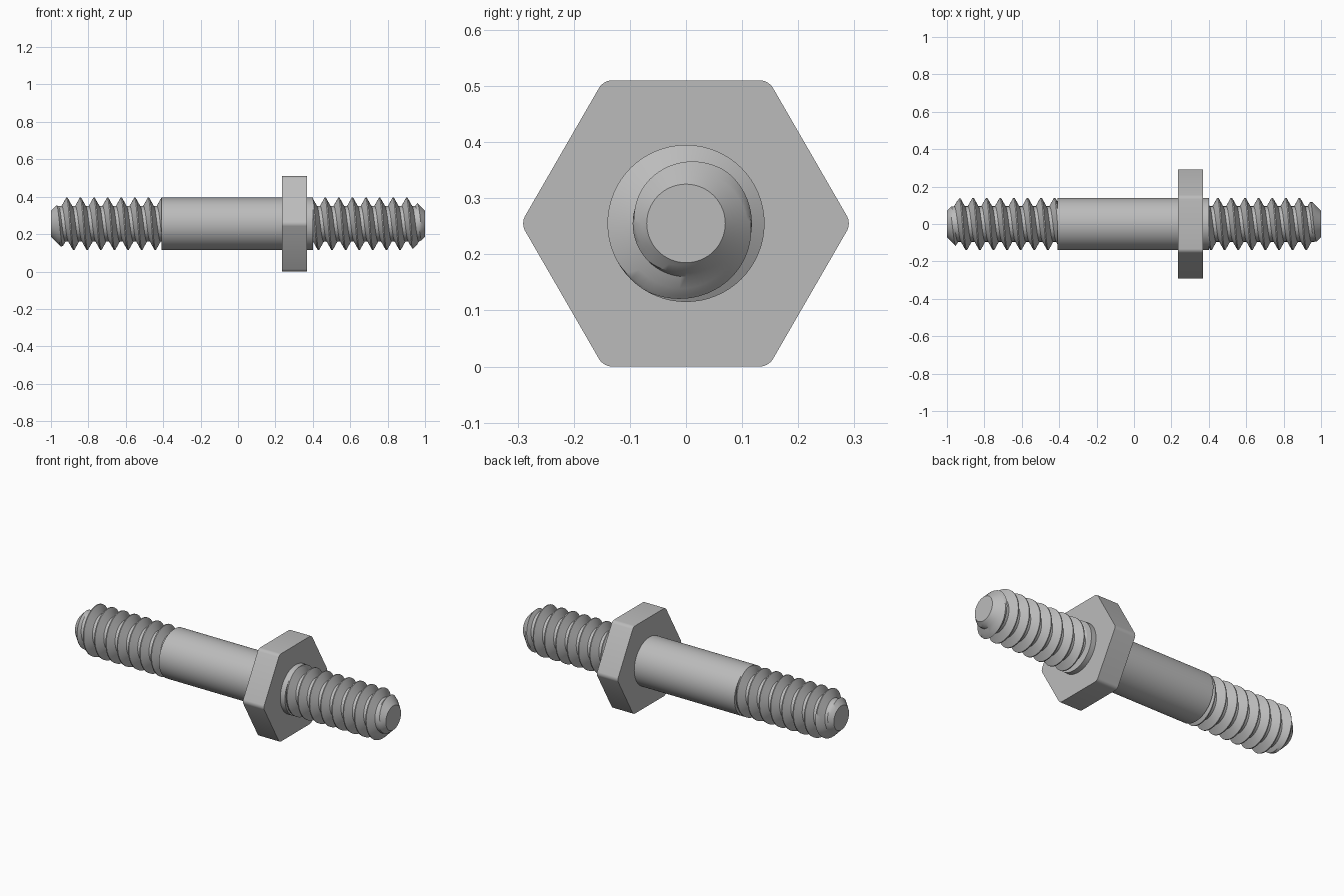
import bpy
import bmesh
import math

cube = bpy.data.objects.get("Cube")
if cube:
    bpy.data.objects.remove(cube, do_unlink=True)

AXIS_Z = 0.255      # height of the stud axis
CREST, ROOT = 0.14, 0.095
PITCH, PHASE = 0.0727, -0.933
TIP = 0.07          # radius of the flat end faces
SEGMENTS = 64

steel = bpy.data.materials.new("grey steel")
steel.use_nodes = True
steel.diffuse_color = (0.5, 0.5, 0.5, 1)
steel.node_tree.nodes["Principled BSDF"].inputs["Base Color"].default_value = (0.5, 0.5, 0.5, 1)


def finish(name, bm):
    bmesh.ops.recalc_face_normals(bm, faces=bm.faces)
    mesh = bpy.data.meshes.new(name)
    bm.to_mesh(mesh)
    bm.free()
    obj = bpy.data.objects.new(name, mesh)
    bpy.context.collection.objects.link(obj)
    obj.location.z = AXIS_Z
    mesh.materials.append(steel)
    bpy.ops.object.select_all(action='DESELECT')
    obj.select_set(True)
    bpy.context.view_layer.objects.active = obj
    bpy.ops.object.shade_smooth_by_angle(angle=math.radians(30))
    return obj


def prism(bm, radius, sides, x0, x1):
    """Closed prism along x, with its first corner on +y."""
    angles = [math.tau * i / sides for i in range(sides)]
    ring = [bm.verts.new((x0, radius * math.cos(a), radius * math.sin(a))) for a in angles]
    base = bm.faces.new(ring)
    extruded = bmesh.ops.extrude_face_region(bm, geom=[base], use_keep_orig=True)["geom"]
    for v in extruded:
        if isinstance(v, bmesh.types.BMVert):
            v.co.x = x1


def thread_radius(x, angle):
    """Sharp V thread with flat roots, cut by a 45 degree end chamfer."""
    turn = (x - PHASE) / PITCH - angle / math.tau
    distance = abs(turn - round(turn))          # 0 at crest, 0.5 at root
    t = min(max((distance - 0.04) / 0.34, 0), 1)
    return min(CREST + (ROOT - CREST) * t, TIP + 1 - abs(x))


def threaded_end(name, x0, x1):
    """Grid whose rows follow the helix, clamped to the two end planes."""
    bm = bmesh.new()
    marks = (-0.38, -0.21, -0.04, 0.04, 0.21, 0.38)
    first = math.floor((x0 - PHASE) / PITCH) - 2
    last = math.ceil((x1 - PHASE) / PITCH) + 1
    turns = [k + m for k in range(first, last + 1) for m in marks]
    columns = []
    for i in range(SEGMENTS + 1):
        angle = math.tau * i / SEGMENTS
        column = []
        for turn in turns:
            x = min(max(PHASE + PITCH * (turn + angle / math.tau), x0), x1)
            r = thread_radius(x, angle)
            column.append(bm.verts.new((x, r * math.cos(angle), r * math.sin(angle))))
        columns.append(column)
    for a, b in zip(columns, columns[1:]):
        for j in range(len(turns) - 1):
            bm.faces.new((a[j], b[j], b[j + 1], a[j + 1]))
    # Merge the clamped rows and the seam, then cap both ends
    bmesh.ops.remove_doubles(bm, verts=bm.verts, dist=0.0002)
    bmesh.ops.holes_fill(bm, edges=[e for e in bm.edges if e.is_boundary], sides=0)
    return finish(name, bm)


# Plain shank
bm = bmesh.new()
prism(bm, CREST, SEGMENTS, -0.41, 0.40)
finish("shank", bm)

# Hexagonal collar with rounded corners
bm = bmesh.new()
prism(bm, AXIS_Z / math.cos(math.pi / 6), 6, 0.235, 0.37)
corners = [e for e in bm.edges if abs(e.verts[0].co.x - e.verts[1].co.x) > 0.1]
bmesh.ops.bevel(bm, geom=corners, offset=0.0144, segments=4, profile=0.5, affect='EDGES')
finish("hex_collar", bm)

# Threaded ends
threaded_end("left_thread", 0.39, 1.0)
threaded_end("right_thread", -1.0, -0.40)
